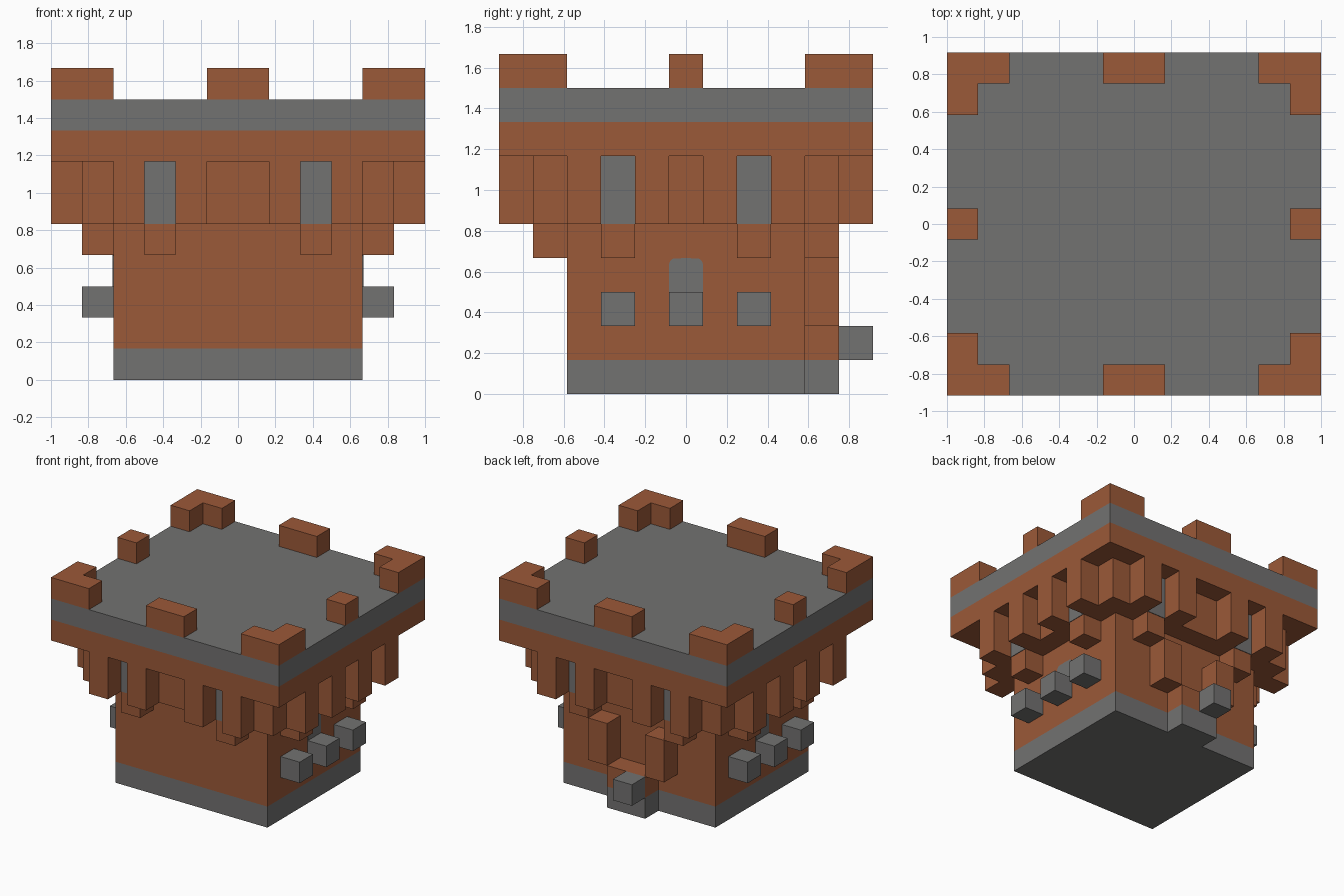
import bpy, bmesh, math
from mathutils import Vector

U = 1 / 6  # one building block

if "Cube" in bpy.data.objects:
    bpy.data.objects.remove(bpy.data.objects["Cube"], do_unlink=True)


def material(name, color):
    m = bpy.data.materials.new(name)
    m.use_nodes = True
    m.diffuse_color = color
    m.node_tree.nodes["Principled BSDF"].inputs["Base Color"].default_value = color
    return m


BROWN = material("brick brown", (0.33, 0.10, 0.04, 1))
GRAY = material("stone gray", (0.17, 0.168, 0.165, 1))


def make(name, bm, mat):
    bmesh.ops.recalc_face_normals(bm, faces=bm.faces)
    mesh = bpy.data.meshes.new(name)
    bm.to_mesh(mesh)
    bm.free()
    mesh.materials.append(mat)
    ob = bpy.data.objects.new(name, mesh)
    bpy.context.collection.objects.link(ob)
    return ob


def box(name, x, y, z, mat):
    """Box from (low, high) spans in block units."""
    bm = bmesh.new()
    bmesh.ops.create_cube(bm, size=1)
    for v in bm.verts:
        v.co = Vector([(lo + hi) / 2 + c * (hi - lo)
                       for c, (lo, hi) in zip(v.co, (x, y, z))]) * U
    return make(name, bm, mat)


def prism(name, points, offset, mat):
    """Flat outline pushed along an offset, in block units."""
    bm = bmesh.new()
    face = bm.faces.new([bm.verts.new(Vector(p) * U) for p in points])
    new = bmesh.ops.extrude_face_region(bm, geom=[face])["geom"]
    verts = [g for g in new if isinstance(g, bmesh.types.BMVert)]
    bmesh.ops.translate(bm, verts=verts, vec=Vector(offset) * U)
    return make(name, bm, mat)


def span(s, a, b):
    """Span mirrored by the sign s."""
    return tuple(sorted((s * a, s * b)))


# Main tower body
box("foundation", (-4, 4), (-3.5, 3.5), (0, 1), GRAY)
box("tower_wall", (-4, 4), (-3.5, 3.5), (1, 5), BROWN)
box("gallery_wall", (-5, 5), (-4.5, 4.5), (5, 7), BROWN)
box("platform_rim", (-6, 6), (-5.5, 5.5), (7, 8), BROWN)
box("roof_slab", (-6, 6), (-5.5, 5.5), (8, 9), GRAY)

T = 0.025  # plate thickness in blocks
for s in (-1, 1):
    # Front and back: gallery pillars, windows and brackets
    out, first = span(s, 4.5, 5.5), span(s, 3.5, 4.5)
    for t in (-1, 1):
        for a in (1, 3):
            box("gallery_pillar", span(t, a, a + 1), out, (5, 7), BROWN)
        box("window", span(t, 2, 3), span(s, 4.5, 4.5 + T), (5, 7), GRAY)
        box("window_bracket", span(t, 2, 3), first, (4, 5), BROWN)

    # Left and right sides
    out, first = span(s, 5, 6), span(s, 4, 5)
    for t in (-1, 1):
        for a in (0.5, 2.5):
            box("side_gallery_pillar", out, span(t, a, a + 1), (5, 7), BROWN)
        box("side_window", span(s, 5, 5 + T), span(t, 1.5, 2.5), (5, 7), GRAY)
        box("side_bracket", first, span(t, 1.5, 2.5), (4, 5), BROWN)
    for y in (-2, 0, 2):
        box("side_stone", first, (y - 0.5, y + 0.5), (2, 3), GRAY)

    # Panel with rounded top above the middle stone
    r = 0.2
    outline = [(s * 4, -0.5, 2), (s * 4, 0.5, 2)]
    for i in range(9):
        a = math.pi * i / 8
        side = 1 if i < 4 else -1 if i > 4 else 0
        outline.append((s * 4, side * (0.5 - r) + r * math.cos(a),
                        4 - r + r * math.sin(a)))
    prism("rounded_panel", outline, (s * T, 0, 0), GRAY)

    # Battlements
    box("merlon", (-1, 1), span(s, 4.5, 5.5), (9, 10), BROWN)
    box("side_merlon", span(s, 5, 6), (-0.5, 0.5), (9, 10), BROWN)
    for t in (-1, 1):
        corner = [(4, 5.5), (6, 5.5), (6, 3.5), (5, 3.5), (5, 4.5), (4, 4.5)]
        prism("corner_merlon", [(s * x, t * y, 9) for x, y in corner],
              (0, 0, 1), BROWN)

    # Rear entrance posts
    box("entrance_post", span(s, 1, 2), (3.5, 4.5), (2, 4), BROWN)

# Rear entrance
box("entrance_base", (-1, 1), (3.5, 4.5), (0, 1), GRAY)
box("entrance_sill", (-1, 1), (3.5, 4.5), (1, 2), BROWN)
box("entrance_stone", (-1, 0), (4.5, 5.5), (1, 2), GRAY)
